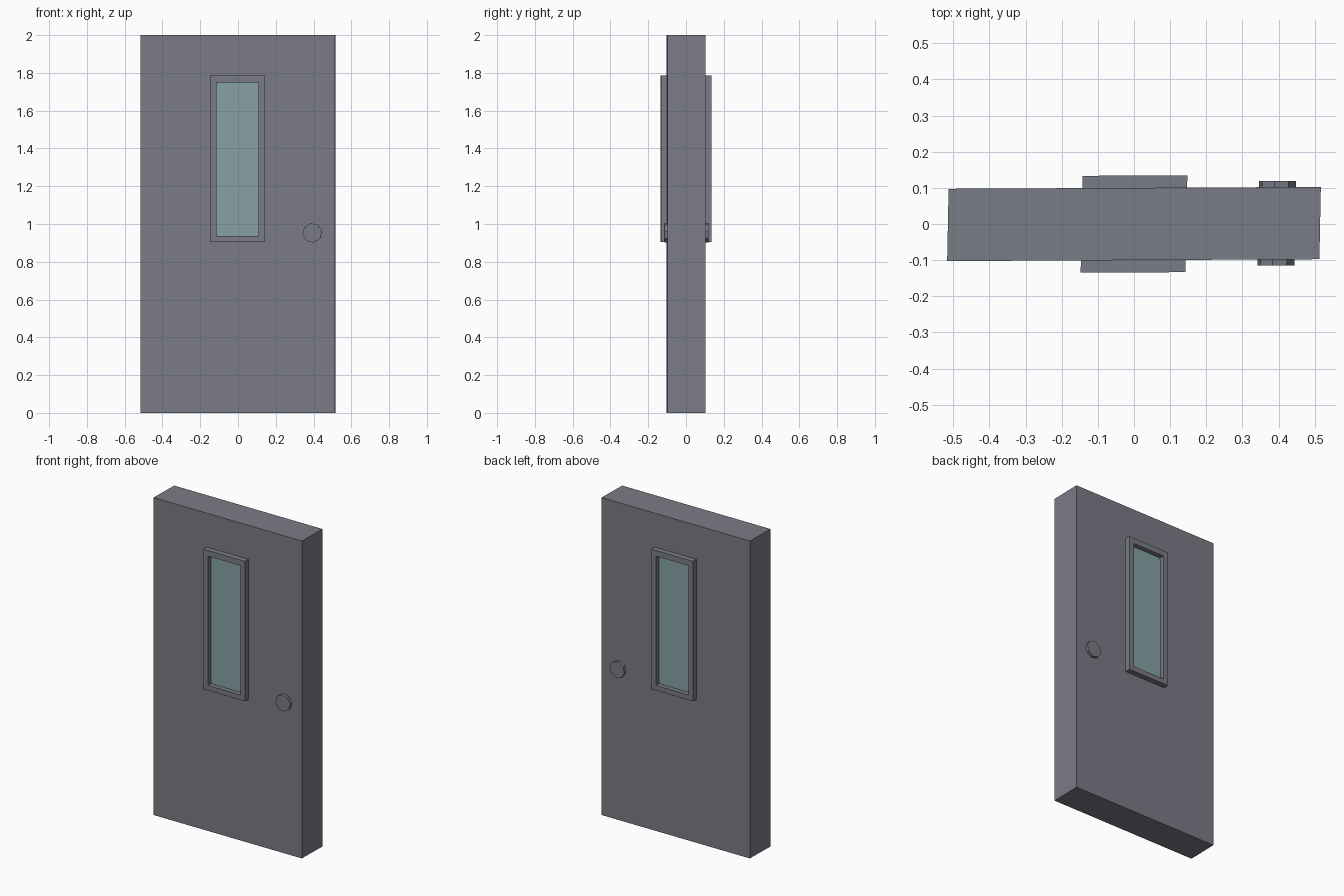
import bpy, bmesh, math
from mathutils import Matrix, Vector

if "Cube" in bpy.data.objects:
    bpy.data.objects.remove(bpy.data.objects["Cube"])

# The whole door is very slightly skewed in plan
SKEW = Matrix(((1, 0.02, 0, 0), (0.005, 1, 0, 0), (0, 0, 1, 0), (0, 0, 0, 1)))


def material(name, rgb):
    m = bpy.data.materials.new(name)
    m.diffuse_color = (*rgb, 1)
    m.use_nodes = True
    m.node_tree.nodes["Principled BSDF"].inputs["Base Color"].default_value = m.diffuse_color
    return m


GREY = material("door grey", (0.195, 0.2, 0.24))
GLASS = material("glass teal", (0.24, 0.36, 0.37))


def finish(bm, name, mat):
    bmesh.ops.recalc_face_normals(bm, faces=bm.faces)
    bm.transform(SKEW)
    me = bpy.data.meshes.new(name)
    bm.to_mesh(me)
    bm.free()
    me.materials.append(mat)
    ob = bpy.data.objects.new(name, me)
    bpy.context.collection.objects.link(ob)
    return ob


def prism(name, outline, y0, y1, mat):
    """Extrude an x-z outline from y0 to y1."""
    bm = bmesh.new()
    f = bm.faces.new([bm.verts.new((x, y0, z)) for x, z in outline])
    ext = bmesh.ops.extrude_face_region(bm, geom=[f])["geom"]
    bmesh.ops.translate(bm, vec=(0, y1 - y0, 0),
                        verts=[v for v in ext if isinstance(v, bmesh.types.BMVert)])
    return finish(bm, name, mat)


def rect(hw, z0, z1):
    return [(-hw, z0), (hw, z0), (hw, z1), (-hw, z1)]


def clipped_rect(hw, z0, z1, c):
    return [(-hw + c, z0), (hw - c, z0), (hw, z0 + c), (hw, z1 - c),
            (hw - c, z1), (-hw + c, z1), (-hw, z1 - c), (-hw, z0 + c)]


def frame(name, outer, inner, y0, y1, mat):
    """Rectangular ring between two outlines, from y0 to y1."""
    bm = bmesh.new()
    loops = [[bm.verts.new((x, y, z)) for x, z in o]
             for o, y in ((outer, y0), (outer, y1), (inner, y1), (inner, y0))]
    for k in range(4):
        a, b = loops[k], loops[(k + 1) % 4]
        for i in range(4):
            j = (i + 1) % 4
            bm.faces.new((a[i], a[j], b[j], b[i]))
    return finish(bm, name, mat)


# Door slab
prism("door_slab", rect(0.515, 0, 2), -0.1, 0.1, GREY)

# Window frame, glass pane and knob on both sides
knob = [(0.395 + 0.052 * math.cos(math.radians(a)), 0.953 + 0.052 * math.sin(math.radians(a)))
        for a in range(10, 370, 45)]
for side, s in (("front", -1), ("back", 1)):
    frame(f"window_frame_{side}", rect(0.145, 0.904, 1.786), rect(0.112, 0.936, 1.75),
          s * 0.1, s * 0.134, GREY)
    prism(f"window_glass_{side}", clipped_rect(0.112, 0.936, 1.75, 0.012),
          s * 0.1, s * 0.104, GLASS)
    prism(f"knob_{side}", knob, s * 0.1, s * 0.117, GREY)
